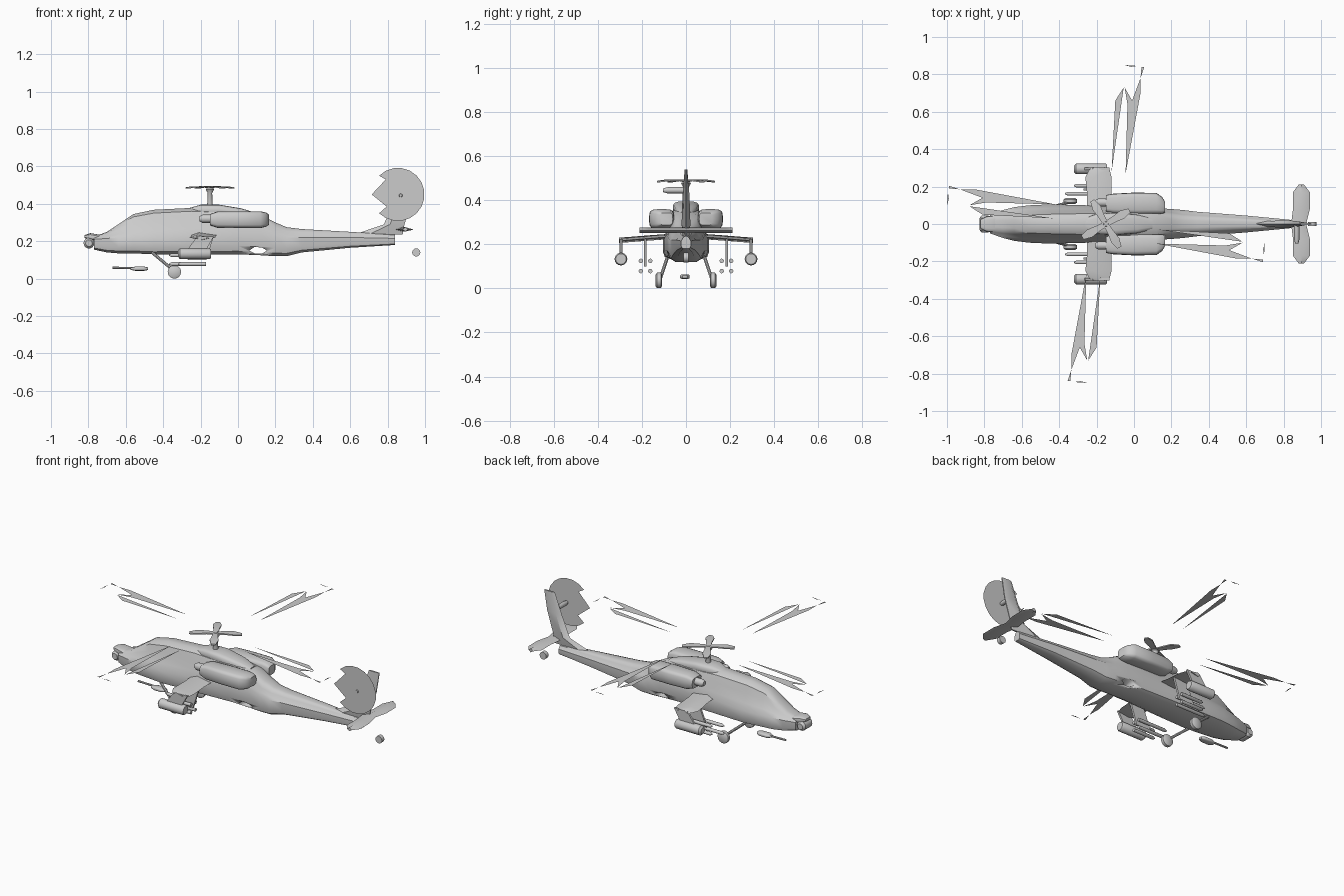
import bpy, bmesh, math
from mathutils import Vector, Matrix

cube = bpy.data.objects.get("Cube")
if cube:
    bpy.data.objects.remove(cube, do_unlink=True)

grey = bpy.data.materials.new("airframe_grey")
grey.use_nodes = True
GREY = (0.6, 0.6, 0.6, 1)
grey.diffuse_color = GREY
grey.node_tree.nodes["Principled BSDF"].inputs["Base Color"].default_value = GREY


def finish(name, bm, solid=True):
    if solid:
        bmesh.ops.recalc_face_normals(bm, faces=bm.faces)
    mesh = bpy.data.meshes.new(name)
    bm.to_mesh(mesh)
    bm.free()
    mesh.materials.append(grey)
    ob = bpy.data.objects.new(name, mesh)
    bpy.context.collection.objects.link(ob)
    if solid:
        bpy.ops.object.select_all(action='DESELECT')
        ob.select_set(True)
        bpy.context.view_layer.objects.active = ob
        bpy.ops.object.shade_smooth_by_angle(angle=math.radians(38))
    return ob


def loft(name, rings):
    bm = bmesh.new()
    loops = [[bm.verts.new(p) for p in ring] for ring in rings]
    n = len(loops[0])
    for a, b in zip(loops, loops[1:]):
        for i in range(n):
            j = (i + 1) % n
            bm.faces.new((a[i], a[j], b[j], b[i]))
    bm.faces.new(loops[0])
    bm.faces.new(loops[-1])
    return finish(name, bm)


def tube(name, profile, start, end, sides=12):
    """Turned body from start to end; profile holds (fraction along, radius)."""
    start, end = Vector(start), Vector(end)
    axis = end - start
    turn = axis.to_track_quat('Z', 'Y')
    rings = []
    for t, r in profile:
        centre = start + axis * t
        rings.append([centre + turn @ Vector((r * math.cos(a), r * math.sin(a), 0))
                      for a in (math.tau * i / sides for i in range(sides))])
    return loft(name, rings)


def rod(name, start, end, r, sides=8):
    return tube(name, [(0, r), (1, r)], start, end, sides)


def oval_ring(x, y, z, ry, rz, n=16, power=0.6):
    def sq(v):
        return math.copysign(abs(v) ** power, v)
    return [(x, y + ry * sq(math.cos(a)), z + rz * sq(math.sin(a)))
            for a in (math.tau * i / n for i in range(n))]


def sheet(name, polys):
    bm = bmesh.new()
    for poly in polys:
        bm.faces.new([bm.verts.new(p) for p in poly])
    return finish(name, bm, False)


# Fuselage and tail boom: x, belly, shoulder, roof, body width, cabin width
def body_ring(x, zb, zm, zt, w, wt):
    h = zt - zm
    half = [(0.6 * w, zb), (0.92 * w, zb + 0.15 * (zm - zb)), (w, zb + 0.4 * (zm - zb)),
            (w, zm), (0.5 * (w + wt), zm + 0.25 * h), (wt, zm + 0.6 * h),
            (0.8 * wt, zm + 0.88 * h), (0.4 * wt, zt)]
    return [(x, y, z) for y, z in half] + [(x, -y, z) for y, z in reversed(half)]


STATIONS = [
    (-.77, .155, .21, .225, .05, .04), (-.70, .14, .215, .25, .075, .05),
    (-.64, .135, .22, .29, .09, .055), (-.56, .135, .22, .345, .10, .06),
    (-.45, .13, .22, .368, .105, .065), (-.25, .13, .23, .378, .10, .07),
    (0, .13, .24, .365, .09, .075), (.12, .125, .24, .34, .085, .07),
    (.20, .12, .23, .30, .08, .06), (.26, .12, .22, .275, .075, .05),
    (.34, .14, .22, .265, .065, .045), (.60, .165, .22, .25, .045, .03),
    (.84, .18, .215, .235, .022, .015)]
fuselage = loft("fuselage", [body_ring(*s) for s in STATIONS])

# Diamond opening through the lower hull
outline = [(.06, .15), (.09, .17), (.13, .165), (.155, .15), (.13, .135), (.09, .135)]
cutter = loft("hull_opening_cutter", [[(x, y, z) for x, z in outline] for y in (-.2, .2)])
cutter.hide_render = True
cutter.hide_viewport = True
cut = fuselage.modifiers.new("opening", 'BOOLEAN')
cut.operation = 'DIFFERENCE'
cut.object = cutter

# Nose sensors
tube("nose_turret", [(0, .018), (.15, .029), (.85, .029), (1, .018)],
     (-.797, -.045, .19), (-.797, .045, .19), 14)
loft("nose_sensor_top", [oval_ring(x, 0, z, ry, rz) for x, z, ry, rz in
     [(-.82, .225, .025, .008), (-.79, .225, .04, .018), (-.74, .215, .045, .02)]])

# Cowl around the mast
loft("mast_cowl", [oval_ring(x, 0, z, ry, .03) for x, z, ry in
     [(-.27, .345, .03), (-.2, .365, .055), (-.1, .365, .06), (.02, .345, .05), (.1, .32, .03)]])

# Fin, thick at the root
FIN = [(.62, .88, .235, .015), (.78, .89, .29, .02), (.835, .93, .42, .016), (.88, .95, .54, .006)]
loft("tail_fin", [[(a, 0, z), (a + .3 * (b - a), t, z), (b, .003, z),
                   (b, -.003, z), (a + .3 * (b - a), -t, z)] for a, b, z, t in FIN])

# Tail plane
TAIL_SPAN = [(-.21, .88, .91), (-.17, .85, .94), (-.08, .85, .94), (0, .84, .92),
             (.08, .85, .94), (.17, .85, .94), (.21, .88, .91)]
loft("tail_plane", [[(a, y, .262), (.5 * (a + b), y, .275), (b, y, .262), (.5 * (a + b), y, .252)]
                    for y, a, b in TAIL_SPAN])

# Tail rotor disc, with a notched front edge
disc = [(.855 + .142 * math.cos(a), -.1, .45 + .142 * math.sin(a))
        for a in (math.radians(-135 + 18 * i) for i in range(16))]
disc += [(.79, -.1, .53), (.715, -.1, .45), (.795, -.1, .385)]
sheet("tail_rotor_disc", [disc])
tube("tail_rotor_hub", [(0, .008), (.2, .014), (1, .014)], (.87, -.105, .445), (.87, 0, .445))

# Tail wheel
rod("tail_wheel", (.953, -.012, .14), (.953, .012, .14), .022, 12)

# Mast and four-armed rotor head
HUB = Vector((-.15, 0, .485))
tube("rotor_mast", [(0, .016), (.7, .012), (.85, .022), (1, .012)], (-.15, 0, .37), (-.15, 0, .495))
# Broken flat blade pieces, measured from the hub
SHARDS = [
    [(.03, .28), (.05, .66), (.095, .73)],
    [(.105, .27), (.185, .70), (.185, .78), (.14, .66), (.115, .64)],
    [(.115, .64), (.14, .66), (.10, .73)],
    [(.10, .85), (.17, .845), (.135, .84)],
    [(.185, .78), (.205, .84), (.19, .84)]]
for k in range(4):
    spin = Matrix.Rotation(k * math.pi / 2, 3, 'Z')
    arm = [(0, .014, 0), (.05, .017, .002), (.1, .024, .001), (.145, .012, -.004)]
    lean = spin @ Matrix.Rotation(math.radians(30), 3, 'Z')
    loft(f"rotor_arm_{k + 1}", [[HUB + lean @ Vector(p) for p in
         ((r, -w, z), (r, w, z), (r, w, z + .007), (r, -w, z + .007))] for r, w, z in arm])
    sheet(f"rotor_blade_{k + 1}",
          [[HUB + spin @ Vector((x, y, .004)) for x, y in poly] for poly in SHARDS])

# Gun under the nose
rod("gun_barrel", (-.67, 0, .058), (-.55, 0, .056), .006)
loft("gun_body", [oval_ring(x, -.005, .053, w, h) for x, w, h in
     [(-.575, .01, .006), (-.55, .022, .011), (-.5, .022, .011), (-.48, .012, .007)]])

# Parts paired on both sides
for side, s in (("left", 1), ("right", -1)):
    # Engine pod and intake
    ENGINE = [(-.15, .11, .045, .03), (-.11, .11, .052, .044), (0, .11, .058, .045),
              (.12, .11, .056, .045), (.15, .1, .045, .038), (.165, .09, .03, .028)]
    loft(f"engine_{side}", [oval_ring(x, s * y, .315, ry, rz, 16, .5) for x, y, ry, rz in ENGINE])
    tube(f"engine_intake_{side}", [(0, .014), (.2, .022), (1, .022)],
         (-.205, s * .115, .32), (-.13, s * .115, .32))

    # Stub wing
    WING = [(.05, -.25, -.11, .235), (.15, -.25, -.12, .228), (.25, -.26, -.12, .22),
            (.29, -.24, -.13, .217), (.305, -.22, -.16, .216)]
    loft(f"stub_wing_{side}", [[(a, s * y, z), (a + .3 * (b - a), s * y, z + .014),
                                (b, s * y, z), (a + .3 * (b - a), s * y, z - .01)]
                               for y, a, b, z in WING])

    # Rocket pod and pylons
    tube(f"rocket_pod_{side}", [(0, .018), (.06, .029), (.95, .029), (1, .024)],
         (-.32, s * .295, .133), (-.145, s * .295, .133), 16)
    for label, y, low in (("outer", .295, .155), ("inner", .185, .10)):
        loft(f"{label}_pylon_{side}", [[(a, s * (y - .006), z), (b, s * (y - .006), z),
             (b, s * (y + .006), z), (a, s * (y + .006), z)]
             for a, b, z in ((-.27, -.17, low), (-.22, -.13, .225))])

    # Cluster of four missiles
    for i, (y, z) in enumerate([(.162, .125), (.205, .125), (.162, .078), (.205, .078)]):
        tube(f"missile_{side}_{i + 1}", [(0, .003), (.08, .01), (1, .01)],
             (-.37 if y < .18 else -.32, s * y, z), (-.17, s * y, z))

    # Main wheel and leg
    tube(f"main_wheel_{side}", [(0, .026), (.2, .036), (.8, .036), (1, .026)],
         (-.34, s * .108, .036), (-.34, s * .138, .036), 14)
    rod(f"main_leg_{side}", (-.46, s * .085, .14), (-.34, s * .118, .04), .008)
